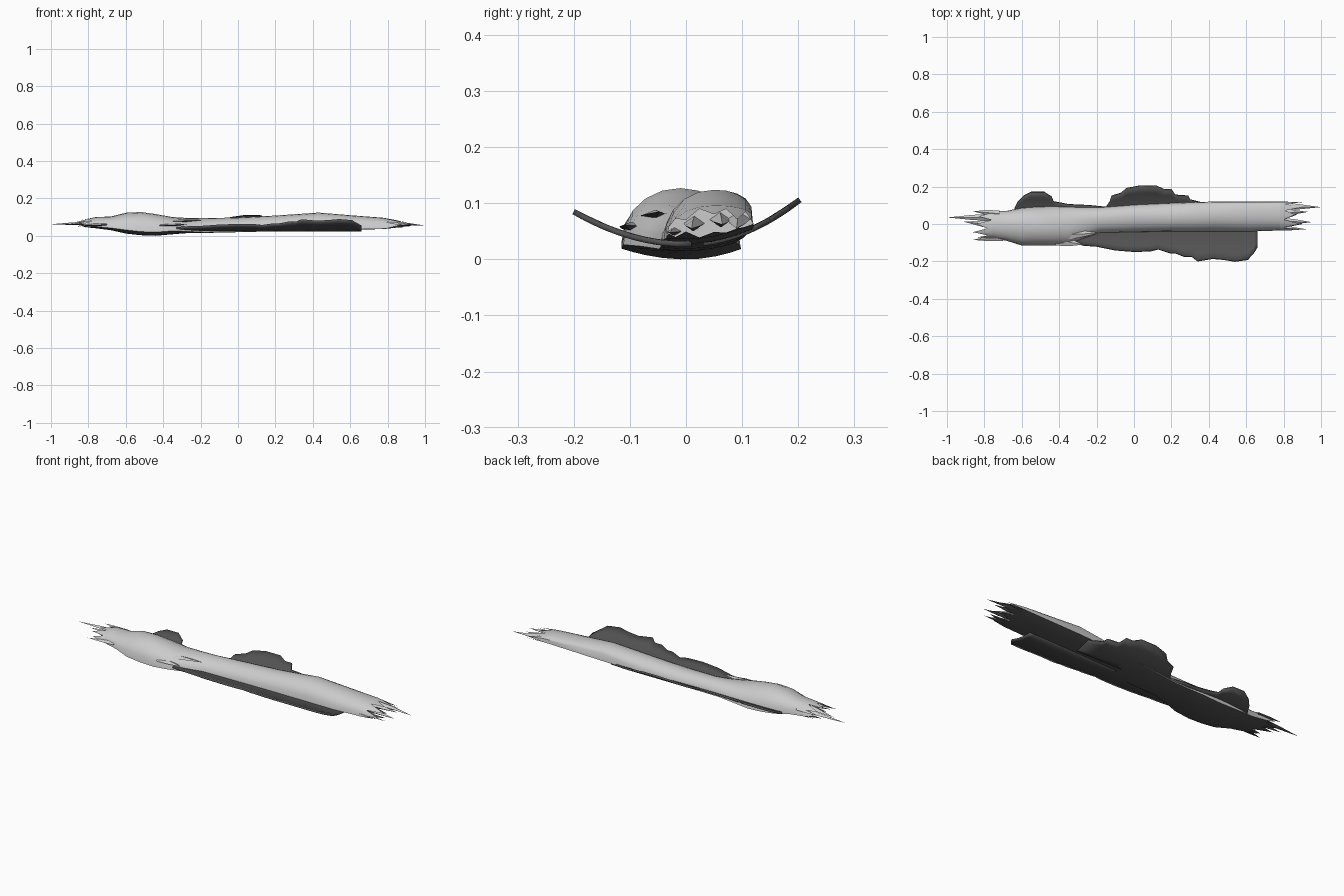
import bpy, math, random
from mathutils import Vector

random.seed(4)
N = 20


def material(name, v):
    m = bpy.data.materials.new(name)
    m.diffuse_color = (v, v, v, 1)
    return m


wood = material("pale_wood", 0.8)
dark = material("dark_bark", 0.085)


def make(name, verts, faces, mats, smooth=35, thick=0, dark_faces=()):
    me = bpy.data.meshes.new(name)
    me.from_pydata(verts, [], faces)
    me.update()
    for m in mats:
        me.materials.append(m)
    for i in dark_faces:
        me.polygons[i].material_index = 1
    ob = bpy.data.objects.new(name, me)
    bpy.context.collection.objects.link(ob)
    if thick:
        mod = ob.modifiers.new("thickness", 'SOLIDIFY')
        mod.thickness = thick
        mod.offset = 0
    bpy.ops.object.select_all(action='DESELECT')
    ob.select_set(True)
    bpy.context.view_layer.objects.active = ob
    bpy.ops.object.shade_smooth_by_angle(angle=math.radians(smooth))
    return ob


def curl(y):
    # upward curl of the bark away from the centre line
    return (1.45 if y < 0 else 1.92) * y * y


def section(x, y0, y1, zb, zt, yp):
    # domed top with its crown at yp, underside following the bark curl
    ring = []
    for k in range(N):
        a = 2 * math.pi * k / N
        c, s = math.cos(a), math.sin(a)
        y = yp + c * ((y1 - yp) if c > 0 else (yp - y0))
        if s > 1e-4:
            zs = zb + curl(y1 if c > 0 else y0)
            p = 0.5 if (c > 0 and x > 0.2) else 0.9     # steeper back edge at the thick end
            z = zs + (zt - zs) * s ** p
        else:
            z = zb + curl(y)
        ring.append((x, y, z))
    return ring


def jagged(ring, length, zc):
    # torn end: each ring point is drawn out to a different length
    out = []
    for k, (x, y, z) in enumerate(ring):
        d = length * (random.uniform(0.6, 1.0) if k % 2 else random.uniform(0.0, 0.25))
        out.append((x + d, y, z + (zc - z) * min(0.8, abs(d) * 5)))
    return out


# Log body: x, front edge, back edge, bottom, top, crown position
stations = [
    (-0.76, -0.075, 0.07, 0.040, 0.100, 0.00), (-0.68, -0.09, 0.07, 0.030, 0.103, 0.00),
    (-0.60, -0.115, 0.088, 0.012, 0.123, 0.00), (-0.52, -0.115, 0.095, 0.003, 0.127, -0.01),
    (-0.44, -0.115, 0.098, 0.000, 0.116, -0.01), (-0.35, -0.112, 0.095, 0.008, 0.100, 0.00),
    (-0.27, -0.08, 0.090, 0.014, 0.095, 0.02), (-0.18, -0.048, 0.090, 0.015, 0.094, 0.03),
    (0.00, -0.045, 0.104, 0.019, 0.098, 0.04), (0.20, -0.04, 0.113, 0.024, 0.108, 0.04),
    (0.43, -0.04, 0.120, 0.028, 0.124, 0.05), (0.60, -0.04, 0.120, 0.032, 0.110, 0.05),
    (0.78, -0.035, 0.120, 0.036, 0.096, 0.05)]
rings = [section(*s) for s in stations]
rings = [jagged(rings[0], -0.11, 0.06)] + rings + [jagged(rings[-1], 0.13, 0.058)]
verts = [v for r in rings for v in r]
faces, under = [], []
for i in range(len(rings) - 1):
    for k in range(N):
        j = (k + 1) % N
        if k >= N // 2:
            under.append(len(faces))
        faces.append((i * N + k, (i + 1) * N + k, (i + 1) * N + j, i * N + j))
# broken wood set inside both torn ends
faces.append(tuple(N + k for k in reversed(range(N))))
last = (len(rings) - 2) * N
faces.append(tuple(last + k for k in range(N)))
make("log_body", verts, faces, [wood, dark], dark_faces=under)


# Splinters: flat tapering wedges
def splinter(name, base, tip, w, h):
    b, t = Vector(base), Vector(tip)
    m = b.lerp(t, 0.5)
    v = []
    for p, s in ((b, 1.0), (m, 0.7)):
        v += [p + Vector((0, -w * s, 0)), p + Vector((0, 0, h * s)),
              p + Vector((0, w * s, 0)), p + Vector((0, 0, -h * s))]
    v.append(t)
    f = [(0, 1, 2, 3)]
    for k in range(4):
        j = (k + 1) % 4
        f += [(k, 4 + k, 4 + j, j), (4 + k, 8, 4 + j)]
    if t.x > b.x:
        f = [tuple(reversed(q)) for q in f]
    make(name, v, f, [wood, dark], 30, dark_faces=[5, 6, 7, 8])


spikes = [
    ((-0.72, 0.035, 0.068), (-1.00, 0.035, 0.062), 0.020, 0.012),
    ((-0.72, 0.055, 0.075), (-0.86, 0.068, 0.075), 0.018, 0.010),
    ((-0.70, -0.01, 0.075), (-0.91, 0.012, 0.060), 0.025, 0.015),
    ((-0.70, -0.07, 0.060), (-0.86, -0.085, 0.055), 0.020, 0.010),
    ((0.74, 0.095, 0.075), (1.00, 0.090, 0.055), 0.022, 0.014),
    ((0.76, 0.06, 0.072), (0.93, 0.065, 0.062), 0.020, 0.014),
    ((0.76, 0.015, 0.065), (0.95, 0.010, 0.055), 0.020, 0.014),
    ((0.76, -0.02, 0.050), (0.92, -0.028, 0.048), 0.014, 0.008),
    ((-0.42, -0.06, 0.075), (-0.18, -0.048, 0.085), 0.030, 0.012),
    ((-0.42, -0.085, 0.055), (-0.27, -0.11, 0.062), 0.030, 0.012)]
for i, s in enumerate(spikes):
    splinter(f"splinter_{i + 1}", *s)


# Peeling bark: thin curved dark sheets with ragged outer edges
def bark(name, edge, inner, rows=5):
    v, f = [], []
    for x, y in edge:
        for r in range(rows + 1):
            yy = inner + (y - inner) * r / rows
            v.append((x, yy, 0.027 + curl(yy)))
    R = rows + 1
    for i in range(len(edge) - 1):
        for r in range(rows):
            q = (i * R + r, (i + 1) * R + r, (i + 1) * R + r + 1, i * R + r + 1)
            f.append(q if inner < edge[1][1] else tuple(reversed(q)))
    make(name, v, f, [dark], thick=0.01)


bark("front_bark", [(-0.33, -0.10), (-0.27, -0.115), (-0.20, -0.12), (-0.10, -0.14),
                    (0.00, -0.148), (0.09, -0.145), (0.13, -0.135), (0.19, -0.155), (0.22, -0.155),
                    (0.27, -0.175), (0.31, -0.175), (0.34, -0.198), (0.42, -0.185), (0.48, -0.19),
                    (0.54, -0.20), (0.61, -0.19), (0.63, -0.165), (0.64, -0.155),
                    (0.66, -0.125)], 0.01)
bark("back_bark_small", [(-0.64, 0.08), (-0.62, 0.12), (-0.59, 0.15), (-0.55, 0.17),
                         (-0.48, 0.17), (-0.44, 0.145), (-0.43, 0.12), (-0.35, 0.105),
                         (-0.24, 0.10), (-0.14, 0.09)], 0.03)
bark("back_bark_large", [(-0.15, 0.09), (-0.13, 0.12), (-0.12, 0.15), (-0.07, 0.165),
                         (-0.04, 0.19), (0.03, 0.203), (0.12, 0.203), (0.16, 0.185),
                         (0.20, 0.185), (0.22, 0.155), (0.29, 0.15), (0.30, 0.13),
                         (0.38, 0.11)], 0.03)
